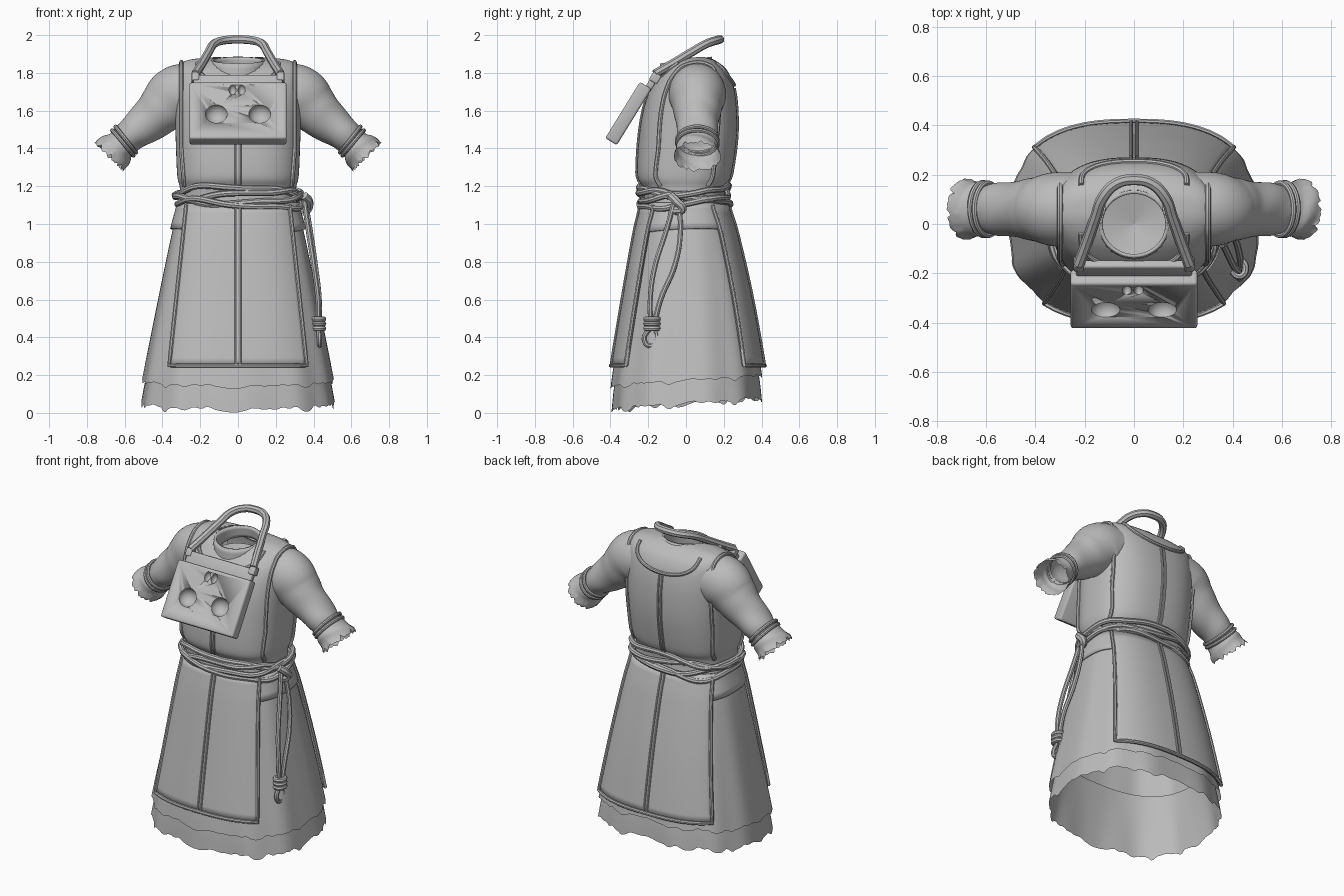
import bpy, bmesh, math
from math import sin, cos, pi, copysign
from mathutils import Vector, Matrix

old = bpy.data.objects.get("Cube")
if old:
    bpy.data.objects.remove(old)

cloth = bpy.data.materials.new("grey_cloth")
cloth.use_nodes = True
GREY = (0.5, 0.5, 0.5, 1)
cloth.diffuse_color = GREY
cloth.node_tree.nodes["Principled BSDF"].inputs["Base Color"].default_value = GREY

# Garment cross-sections: height, half width, front y, back y
SECTIONS = [(0, .535, -.405, .425), (.2, .50, -.385, .405), (.6, .422, -.32, .335),
            (.95, .35, -.258, .255), (1.1, .312, -.225, .21), (1.19, .308, -.23, .21),
            (1.26, .322, -.258, .24), (1.45, .33, -.25, .268), (1.62, .335, -.222, .268),
            (1.74, .335, -.175, .25), (1.81, .33, -.115, .22), (1.85, .305, -.06, .18),
            (1.873, .24, -.01, .14), (1.885, .1, .03, .1)]
WAIST = 4
POWER = 2.6


def spline(rows, t):
    """Smooth interpolation of rows at fractional index t."""
    last = len(rows) - 1
    i = max(0, min(int(t), last - 1))
    f = t - i
    p0, p1, p2, p3 = (rows[max(0, min(last, i + k))] for k in (-1, 0, 1, 2))
    return [b + f / 2 * (c - a + f * (2*a - 5*b + 4*c - d + f * (3*(b - c) + d - a)))
            for a, b, c, d in zip(p0, p1, p2, p3)]


def section_at(z):
    lo, hi = 0, len(SECTIONS) - 1
    for _ in range(18):
        mid = (lo + hi) / 2
        lo, hi = (mid, hi) if spline(SECTIONS, mid)[0] < z else (lo, mid)
    return spline(SECTIONS, lo)


def around(row, a, off=0):
    """Point on a rounded-box section at angle a."""
    z, rx, yf, yb = row
    e = 2 / POWER
    return Vector(((rx + off) * copysign(abs(cos(a))**e, cos(a)),
                   (yf + yb) / 2 + ((yb - yf) / 2 + off) * copysign(abs(sin(a))**e, sin(a)), z))


def on_cloth(x, z, side, off):
    """Point on the garment at x, z; side is -1 for front, 1 for back."""
    _, rx, yf, yb = section_at(z)
    k = max(0, 1 - abs(x / (rx + off))**POWER)**(1 / POWER)
    return Vector((x, (yf + yb) / 2 + side * ((yb - yf) / 2 + off) * k, z))


def finish(name, mesh):
    ob = bpy.data.objects.new(name, mesh)
    bpy.context.collection.objects.link(ob)
    mesh.materials.clear()
    mesh.materials.append(cloth)
    for ob2 in bpy.context.selected_objects:
        ob2.select_set(False)
    ob.select_set(True)
    bpy.context.view_layer.objects.active = ob
    bpy.ops.object.shade_smooth_by_angle(angle=math.radians(42))
    return ob


def grid(name, fn, nu, nv, closed=True, thick=0):
    """Surface from fn(u, v); u wraps round when closed."""
    bm = bmesh.new()
    n = nu if closed else nu + 1
    rows = [[bm.verts.new(fn(i / nu, j / nv)) for i in range(n)] for j in range(nv + 1)]
    for j in range(nv):
        for i in range(nu):
            k = (i + 1) % n
            bm.faces.new((rows[j][i], rows[j][k], rows[j + 1][k], rows[j + 1][i]))
    if not closed:
        bmesh.ops.recalc_face_normals(bm, faces=bm.faces)
    mesh = bpy.data.meshes.new(name)
    bm.to_mesh(mesh)
    bm.free()
    ob = finish(name, mesh)
    if thick:
        ob.modifiers.new("thickness", 'SOLIDIFY').thickness = thick
    return ob


def tube(name, pts, r, closed=False, smooth=True):
    """Round cord through the points."""
    cu = bpy.data.curves.new(name, 'CURVE')
    cu.dimensions = '3D'
    cu.bevel_depth, cu.bevel_resolution, cu.use_fill_caps = r, 2, True
    sp = cu.splines.new('BEZIER' if smooth else 'POLY')
    items = sp.bezier_points if smooth else sp.points
    items.add(len(pts) - 1)
    for p, co in zip(items, pts):
        if smooth:
            p.co = co
            p.handle_left_type = p.handle_right_type = 'AUTO'
        else:
            p.co = (*co, 1)
    sp.resolution_u = 6
    sp.use_cyclic_u = closed
    tmp = bpy.data.objects.new(name, cu)
    bpy.context.collection.objects.link(tmp)
    dg = bpy.context.evaluated_depsgraph_get()
    mesh = bpy.data.meshes.new_from_object(tmp.evaluated_get(dg))
    bpy.data.objects.remove(tmp)
    return finish(name, mesh)


def ragged(a, amp):
    return amp * (sin(9*a) * .5 + sin(17*a + 1) * .5 + abs(sin(13*a + 2)) * .7 + sin(41*a) * .25)


# Skirts: ragged underskirt and outer gown
def skirt(base, slope, amp, top, off):
    def fn(u, v):
        a = 2 * pi * u
        z0 = max(.003, base + slope * sin(a) + ragged(a, amp))
        z = z0 + (top - z0) * v
        flare = off + .006 * sin(11 * a) * (1 - v)
        return around(section_at(z), a, flare)
    return fn

grid("underskirt", skirt(.04, .03, .016, .4, -.016), 160, 8)
grid("gown_skirt", skirt(.165, .03, .011, 1.14, 0), 160, 24)
grid("tunic_flap", lambda u, v: around(section_at(.965 + .15 * v + .012 * sin(4*pi*u + 1) * (1-v)),
                                       2*pi*u, .015), 96, 4, thick=.012)

# Torso with the neck opening cut out
torso = grid("torso", lambda u, v: around(spline(SECTIONS, WAIST + v * (len(SECTIONS) - 1 - WAIST)),
                                          2 * pi * u), 96, 54)
bm = bmesh.new()
bm.from_mesh(torso.data)
inner = [v for v in bm.verts if v.co.z > 1.74 and math.hypot(v.co.x, v.co.y) < .125]
bmesh.ops.delete(bm, geom=inner, context='VERTS')
bm.to_mesh(torso.data)
bm.free()


def collar_point(u, v):
    a = 2 * pi * u
    y = .137 * sin(a)
    r = 1 + .06 * (1 - v)
    return (.142 * r * cos(a), y * r, (1.775 + .3*y) * (1 - v) + (1.868 + .13*y) * v)

grid("collar", collar_point, 48, 4, thick=.015)
grid("neck_lining", lambda u, v: (.135*v*cos(2*pi*u), .13*v*sin(2*pi*u), 1.74 + .03*v), 48, 3)

# Tabard panels, piping and centre seams
for side, label, low, high in ((-1, "front", .365, .275), (1, "back", .405, .29)):
    def width(z):
        return low + (high - low) * (z - .25) / .85

    grid(label + "_panel", lambda u, v: on_cloth((2*u - 1) * width(.25 + .85*v), .25 + .85*v, side, .018),
         32, 20, closed=False, thick=.014)
    zs = [.25 + .85 * i / 16 for i in range(17)]
    rim = ([on_cloth(-width(z), z, side, .02) for z in reversed(zs)]
           + [on_cloth(low * i / 8, .25, side, .02) for i in range(-7, 8)]
           + [on_cloth(width(z), z, side, .02) for z in zs])
    tube(label + "_panel_piping", rim, .011, smooth=False)
    for dx in (-.011, .011):
        tube(label + "_skirt_seam", [on_cloth(dx, z, side, .02) for z in zs], .007)
        top = 1.72
        tube(label + "_chest_seam", [on_cloth(dx, 1.2 + (top - 1.2)*i/10, side, .002) for i in range(11)], .007)
    # Scooped neckline from shoulder to shoulder
    scoop = [on_cloth(.215 * sin(pi/2 * i / 8), 1.852 - .115 * cos(pi/2 * i / 8)**.8, side, .003)
             for i in range(-8, 9)]
    tube(label + "_neckline", scoop, .011)

for s in (-1, 1):
    zs = [1.2 + .64 * i / 14 for i in range(15)]

    def edge(side):
        return [on_cloth(s * (.285 + .015 * min(1, (z - 1.2) * 5)), z, side, .004) for z in zs]
    tube("armhole_piping", edge(-1) + edge(1)[::-1], .012)

# Sleeves: centre x, centre z, radius across, radius in y
SLEEVE = [(.22, 1.70, .15, .15), (.32, 1.68, .16, .15), (.39, 1.62, .14, .132), (.455, 1.56, .117, .117),
          (.55, 1.485, .093, .106), (.605, 1.435, .08, .1), (.64, 1.40, .096, .113), (.677, 1.362, .11, .12)]


def sleeve_point(t, a, s, grow=0, shift=0):
    x, z, r, ry = spline(SLEEVE, t)
    x2, z2 = spline(SLEEVE, max(0, t - .1))[:2]
    d = Vector((x - x2, 0, z - z2)) if t > .1 else Vector((1, 0, -.4))
    d.normalize()
    p = Vector((x, .06, z)) + Vector((-d.z, 0, d.x)) * (r + grow) * cos(a) + d * shift
    p.y += (ry + grow) * sin(a)
    p.x *= s
    return p

for s, label in ((1, "left"), (-1, "right")):
    end = len(SLEEVE) - 1
    grid(label + "_sleeve", lambda u, v: sleeve_point(
        v * end, 2*pi*u * -s, s, .004 * sin(v * 30 + 3 * sin(2*pi*u)) * v,
        ragged(2*pi*u, .012) * max(0, v - .85) / .15), 64, 42)
    for t in (4.75, 5.15):
        tube(label + "_cuff_cord", [sleeve_point(t + .12 * sin(a * pi/8 + t), a * pi / 8, s, .006)
                                    for a in range(16)], .011, closed=True)

# Rope belt with wavy wraps
for k in range(4):
    pts = []
    for i in range(40):
        a = 2 * pi * i / 40
        z = 1.105 + .024 * k + .022 * sin(2*a + k * 1.7) + .008 * sin(5*a + 2*k)
        pts.append(around(section_at(1.14), a, .022 + .008 * cos(3*a + 2*k)))
        pts[-1].z = z
    tube("rope_belt", pts, .0165, closed=True)

# Hanging rope tail with knot and coil
tube("belt_knot", [(.35, -.08, 1.15), (.375, -.05, 1.12), (.37, -.02, 1.08), (.35, -.06, 1.07)], .023)
tube("rope_strand_front", [(.35, -.06, 1.13), (.37, -.1, .98), (.405, -.17, .75), (.425, -.19, .58),
                           (.425, -.185, .46)], .014)
tube("rope_strand_back", [(.355, -.04, 1.13), (.385, -.03, .95), (.41, -.06, .78), (.43, -.135, .6),
                          (.43, -.17, .46)], .014)
for k in range(3):
    tube("rope_coil", [(.427 + .026 * cos(a * pi/4), -.18 + .032 * sin(a * pi/4), .447 + .025 * k)
                       for a in range(8)], .0145, closed=True)
tube("rope_end_loop", [(.424, -.165, .45), (.43, -.155, .40), (.43, -.19, .355), (.43, -.222, .39),
                       (.426, -.19, .45)], .013)

# Hanging box mask with eye and nose hollows
TILT = Matrix.Translation((0, -.305, 1.585)) @ Matrix.Rotation(-.553, 4, 'X')


def block(name, centre, size, bevel, cuts=()):
    bm = bmesh.new()
    bmesh.ops.create_cube(bm, size=1, matrix=Matrix.LocRotScale(Vector(centre), None, Vector(size)))
    bmesh.ops.bevel(bm, geom=bm.edges[:], offset=bevel, segments=3, affect='EDGES', profile=.5)
    mesh = bpy.data.meshes.new(name)
    bm.to_mesh(mesh)
    bm.free()
    ob = finish(name, mesh)
    cutters = []
    for c, radii in cuts:
        bm = bmesh.new()
        bmesh.ops.create_uvsphere(bm, u_segments=24, v_segments=14, radius=1,
                                  matrix=Matrix.LocRotScale(Vector(c), None, Vector(radii)))
        cm = bpy.data.meshes.new("hollow_cutter")
        bm.to_mesh(cm)
        bm.free()
        cutter = finish("hollow_cutter", cm)
        cutter.hide_render = True
        mod = ob.modifiers.new("hollow", 'BOOLEAN')
        mod.object, mod.solver = cutter, 'EXACT'
        cutters.append(cutter)
    if cutters:
        dg = bpy.context.evaluated_depsgraph_get()
        mesh = bpy.data.meshes.new_from_object(ob.evaluated_get(dg))
        ob.modifiers.clear()
        ob.data = mesh
        for c in cutters:
            bpy.data.objects.remove(c)
    ob.matrix_world = TILT
    return ob

hollows = [((s * .115, -.035, -.025), (.058, .052, .056)) for s in (-1, 1)]
hollows += [((s * .024 - .005, -.035, .125), (.019, .03, .03)) for s in (-1, 1)]
block("mask_box", (0, 0, 0), (.515, .072, .35), .012, hollows)
block("mask_top_flap", (0, .02, .2), (.47, .036, .09), .01)
for s in (-1, 1):
    block("strap_buckle", (s * .225, .022, .235), (.04, .05, .05), .008)

# Neck strap
half = [(.225, -.165, 1.795), (.19, -.07, 1.85), (.155, .03, 1.91), (.125, .11, 1.955), (.07, .165, 1.973)]
tube("neck_strap", half + [(0, .18, 1.977)] + [(-x, y, z) for x, y, z in reversed(half)], .023)
